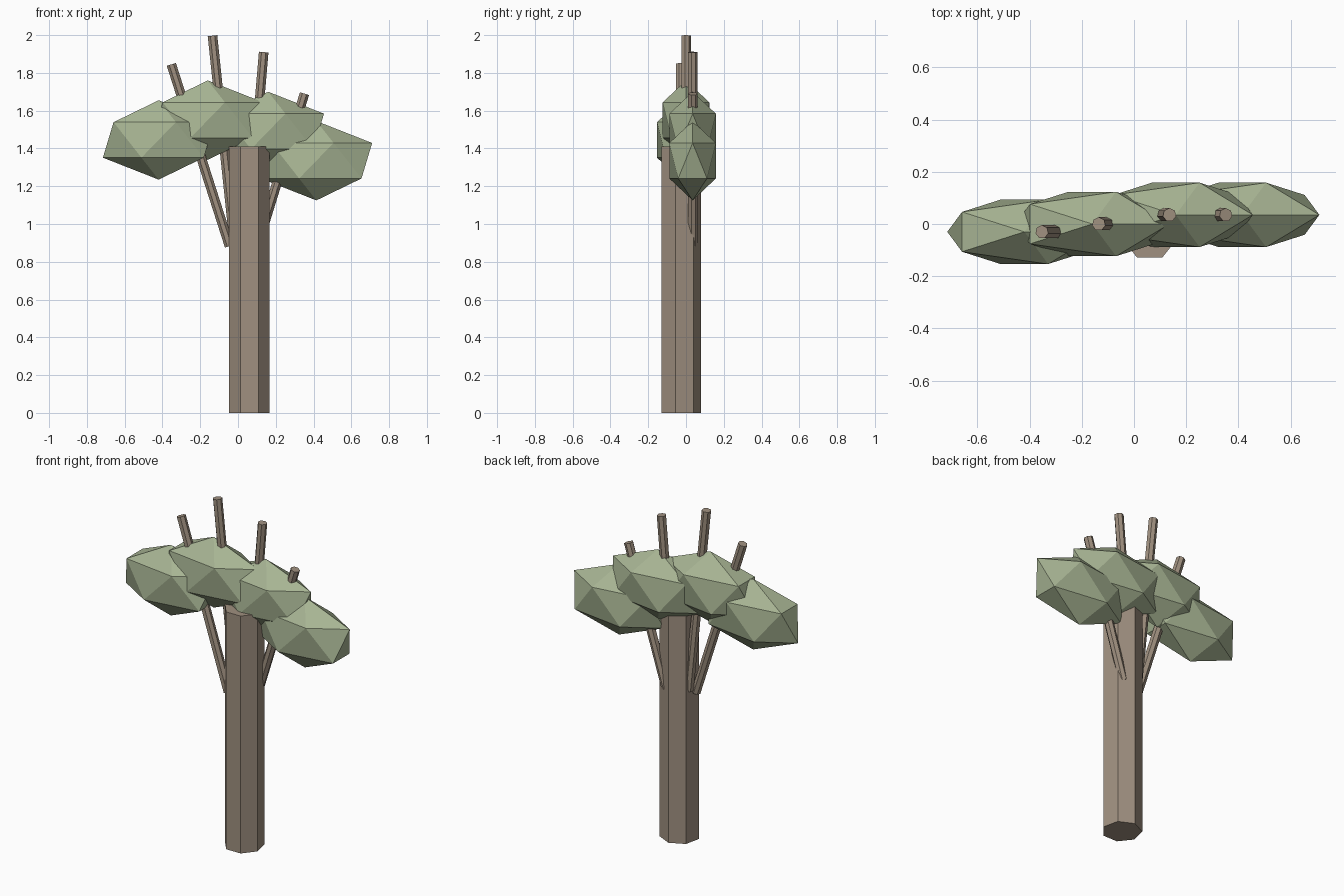
import bpy
from mathutils import Vector

cube = bpy.data.objects.get("Cube")
if cube:
    bpy.data.objects.remove(cube, do_unlink=True)


def make_material(name, color):
    mat = bpy.data.materials.new(name)
    mat.use_nodes = True
    mat.diffuse_color = (*color, 1)
    bsdf = mat.node_tree.nodes["Principled BSDF"]
    bsdf.inputs["Base Color"].default_value = (*color, 1)
    bsdf.inputs["Roughness"].default_value = 0.9
    return mat


bark = make_material("bark_brown", (0.35, 0.28, 0.215))
leaf = make_material("leaf_green", (0.39, 0.46, 0.295))


def finish(name, mat):
    obj = bpy.context.object
    obj.name = name
    obj.data.materials.append(mat)
    bpy.ops.object.shade_flat()
    return obj


def post(name, start, end, radius):
    """Seven-sided post running from start to end."""
    start, end = Vector(start), Vector(end)
    axis = end - start
    bpy.ops.mesh.primitive_cylinder_add(
        vertices=7, radius=radius, depth=axis.length, location=(start + end) / 2,
        rotation=Vector((0, 0, 1)).rotation_difference(axis).to_euler())
    return finish(name, bark)


def leaf_clump(name, center):
    """Stretched icosahedron."""
    bpy.ops.mesh.primitive_ico_sphere_add(subdivisions=1, radius=1, location=center)
    bpy.context.object.scale = (0.33, 0.145, 0.21)
    bpy.ops.object.transform_apply(location=False, rotation=False, scale=True)
    return finish(name, leaf)


# Trunk
post("trunk", (0.06, -0.03, 0), (0.06, -0.03, 1.41), 0.11)

# Branches: start, end
branches = {
    "outer_right_branch": ((-0.045, -0.03, 0.883), (-0.353, -0.03, 1.845)),
    "inner_right_branch": ((-0.02, 0.0, 0.9), (-0.135, 0.0, 1.997)),
    "inner_left_branch": ((0.05, 0.035, 0.9), (0.136, 0.035, 1.91)),
    "outer_left_branch": ((0.105, 0.035, 0.89), (0.352, 0.035, 1.69)),
}
for name, (start, end) in branches.items():
    post(name, start, end, 0.026)

# Foliage
clumps = {
    "outer_right_leaves": (-0.42, -0.03, 1.445),
    "inner_right_leaves": (-0.16, 0.0, 1.55),
    "inner_left_leaves": (0.16, 0.035, 1.49),
    "outer_left_leaves": (0.415, 0.035, 1.335),
}
for name, center in clumps.items():
    leaf_clump(name, center)
